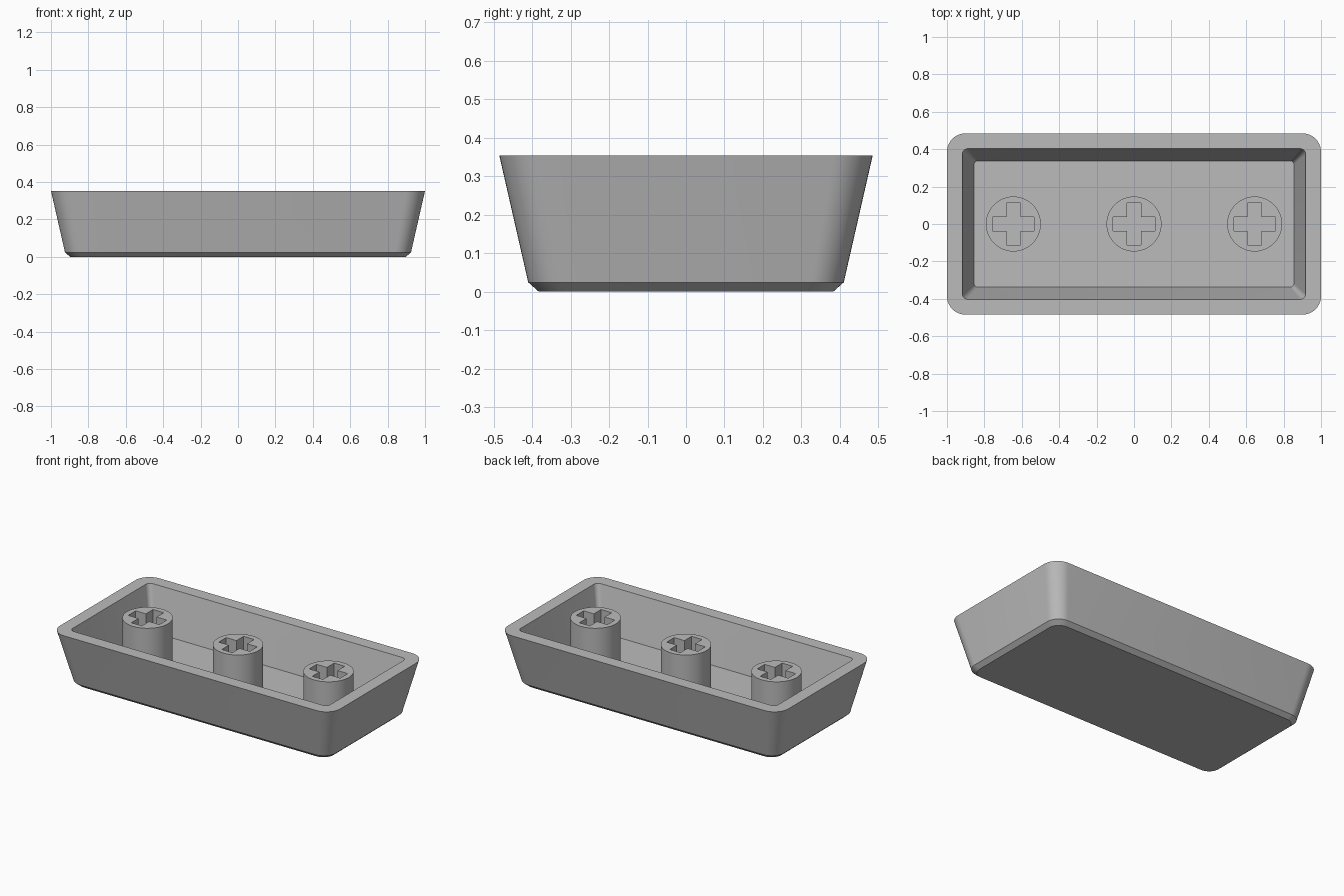
import bpy, bmesh, math

if "Cube" in bpy.data.objects:
    bpy.data.objects.remove(bpy.data.objects["Cube"], do_unlink=True)

RIM_Z, FLOOR_Z = 0.353, 0.077

# Single grey plastic
grey = bpy.data.materials.new("grey_plastic")
grey.use_nodes = True
colour = (0.5, 0.5, 0.5, 1)
grey.diffuse_color = colour
bsdf = next(n for n in grey.node_tree.nodes if n.type == "BSDF_PRINCIPLED")
bsdf.inputs["Base Color"].default_value = colour


def rounded_ring(bm, hx, hy, r, z, steps=10):
    """Rounded rectangle of vertices, counter-clockwise."""
    verts = []
    for corner, (sx, sy) in enumerate(((1, 1), (-1, 1), (-1, -1), (1, -1))):
        for i in range(steps + 1):
            a = math.pi / 2 * (corner + i / steps)
            verts.append(bm.verts.new((sx * (hx - r) + r * math.cos(a),
                                       sy * (hy - r) + r * math.sin(a), z)))
    return verts


def bridge(bm, low, high):
    n = len(low)
    for i in range(n):
        j = (i + 1) % n
        bm.faces.new((low[i], low[j], high[j], high[i]))


def finish(bm, name, x=0):
    mesh = bpy.data.meshes.new(name)
    bm.to_mesh(mesh)
    bm.free()
    mesh.materials.append(grey)
    obj = bpy.data.objects.new(name, mesh)
    obj.location.x = x
    bpy.context.collection.objects.link(obj)
    bpy.ops.object.select_all(action="DESELECT")
    obj.select_set(True)
    bpy.context.view_layer.objects.active = obj
    bpy.ops.object.shade_smooth_by_angle(angle=math.radians(25))
    return obj


# Tapered tray: base, chamfer, outer wall, rim, inner wall, floor
bm = bmesh.new()
profile = [(0.898, 0.383, 0.07, 0), (0.925, 0.41, 0.085, 0.024),
           (1.0, 0.485, 0.1, RIM_Z), (0.918, 0.403, 0.03, RIM_Z),
           (0.855, 0.338, 0.02, FLOOR_Z)]
rings = [rounded_ring(bm, *p) for p in profile]
for low, high in zip(rings, rings[1:]):
    bridge(bm, low, high)
bm.faces.new(rings[0][::-1])
bm.faces.new(rings[-1])
finish(bm, "tray_shell")


# Round stem with a cross-shaped socket
def stem(name, x, radius=0.147, arm=0.111, half=0.038, sides=48):
    bm = bmesh.new()
    circle = [(radius * math.cos(2 * math.pi * i / sides),
               radius * math.sin(2 * math.pi * i / sides)) for i in range(sides)]
    cross = []
    for q in range(4):
        c, s = round(math.cos(q * math.pi / 2)), round(math.sin(q * math.pi / 2))
        for px, py in ((arm, -half), (arm, half), (half, half)):
            cross.append((c * px - s * py, s * px + c * py))
    top_edges = []
    for outline, inward in ((circle, False), (cross, True)):
        low, high = ([bm.verts.new((*p, z)) for p in outline]
                     for z in (FLOOR_Z, RIM_Z))
        if inward:
            low.reverse()
            high.reverse()
        bridge(bm, low, high)
        top_edges += [bm.edges.get((high[i - 1], high[i])) for i in range(len(high))]
    bmesh.ops.triangle_fill(bm, edges=top_edges, use_beauty=True, normal=(0, 0, 1))
    for f in bm.faces:
        f.normal_update()
        if all(v.co.z > RIM_Z - 0.001 for v in f.verts) and f.normal.z < 0:
            f.normal_flip()
    finish(bm, name, x)


for name, x in (("right_stem", -0.645), ("middle_stem", 0), ("left_stem", 0.645)):
    stem(name, x)
